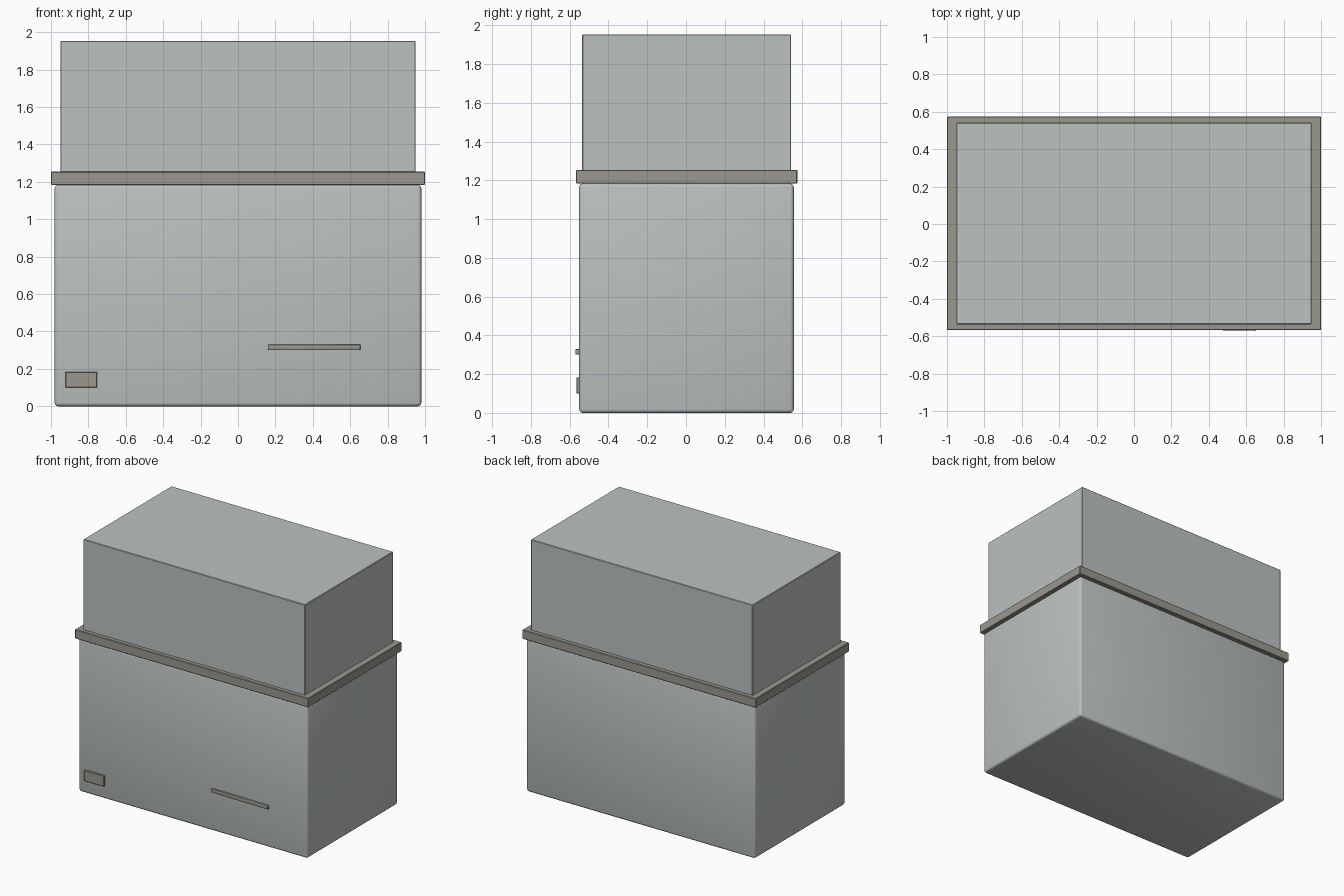
import bpy
import math

if "Cube" in bpy.data.objects:
    bpy.data.objects.remove(bpy.data.objects["Cube"])


def material(name, rgb):
    m = bpy.data.materials.new(name)
    m.diffuse_color = (*rgb, 1)
    m.use_nodes = True
    m.node_tree.nodes["Principled BSDF"].inputs["Base Color"].default_value = m.diffuse_color
    return m


pale = material("pale grey", (0.50, 0.54, 0.52))
taupe = material("warm grey", (0.32, 0.31, 0.27))


def box(name, lo, hi, mat, bevel, segments=2, turn=0.0):
    """Bevelled box between two corners, optionally turned about z."""
    bpy.ops.mesh.primitive_cube_add(size=1)
    o = bpy.context.object
    o.name = name
    o.scale = [b - a for a, b in zip(lo, hi)]
    bpy.ops.object.transform_apply(location=False, rotation=False, scale=True)
    o.location = [(a + b) / 2 for a, b in zip(lo, hi)]
    o.rotation_euler.z = turn
    mod = o.modifiers.new("bevel", 'BEVEL')
    mod.width = bevel
    mod.segments = segments
    bpy.ops.object.modifier_apply(modifier="bevel")
    bpy.ops.object.shade_smooth_by_angle(angle=math.radians(35))
    o.data.materials.append(mat)
    return o


# Main cabinet, the rim around its top and the upper block
box("cabinet", (-0.98, -0.551, 0), (0.98, 0.556, 1.183), pale, 0.018, 3)
box("rim", (-1, -0.568, 1.183), (1, 0.575, 1.254), taupe, 0.004, 1)
box("upper_block", (-0.95, -0.536, 1.25), (0.95, 0.542, 1.953), pale, 0.004, 1)

# Small plate at the lower left and a slightly turned bar at the right
box("front_plate", (-0.923, -0.566, 0.10), (-0.753, -0.545, 0.183), taupe, 0.003, 1)
box("front_bar", (0.16, -0.567, 0.30), (0.655, -0.547, 0.33), taupe, 0.006, 2,
    turn=math.radians(-0.9))
